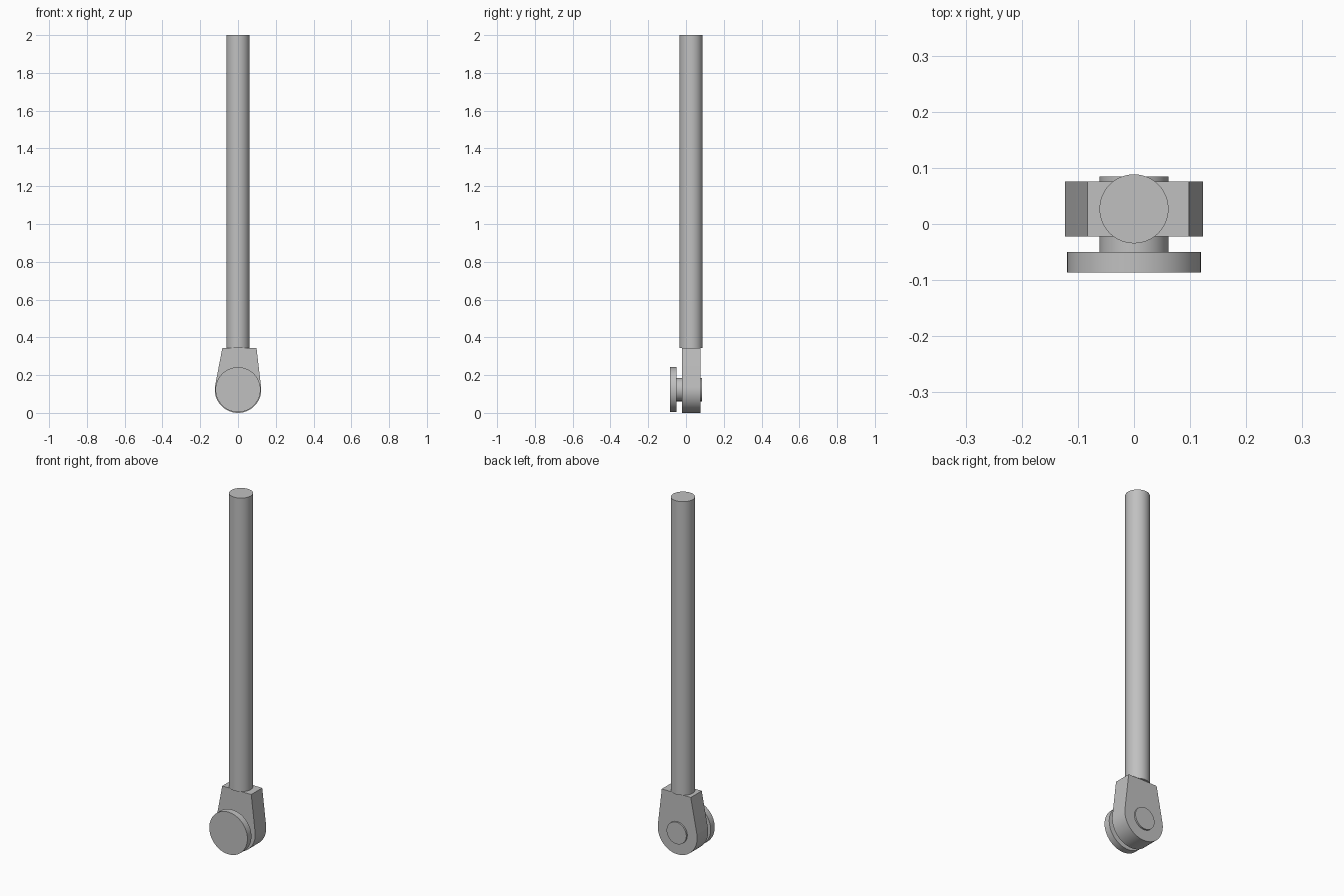
import bpy, bmesh, math
from mathutils import Vector

cube = bpy.data.objects.get("Cube")
if cube:
    bpy.data.objects.remove(cube, do_unlink=True)

# Single grey metal
grey = bpy.data.materials.new("grey_metal")
grey.use_nodes = True
COLOUR = (0.53, 0.53, 0.53, 1)
grey.diffuse_color = COLOUR
grey.node_tree.nodes["Principled BSDF"].inputs["Base Color"].default_value = COLOUR

PIVOT_Z = 0.123
LUG_RADIUS = 0.123
LUG_TOP = 0.343


def finish(obj, name):
    obj.name = name
    obj.data.materials.append(grey)
    bpy.ops.object.select_all(action='DESELECT')
    obj.select_set(True)
    bpy.context.view_layer.objects.active = obj
    bpy.ops.object.shade_smooth_by_angle(angle=math.radians(30))


def upright_cylinder(name, radius, y, bottom, top):
    bpy.ops.mesh.primitive_cylinder_add(vertices=64, radius=radius, depth=top - bottom,
                                        location=(0, y, (bottom + top) / 2))
    finish(bpy.context.object, name)


def cross_cylinder(name, radius, front, back):
    bpy.ops.mesh.primitive_cylinder_add(vertices=64, radius=radius, depth=back - front,
                                        location=(0, (front + back) / 2, PIVOT_Z),
                                        rotation=(math.pi / 2, 0, 0))
    finish(bpy.context.object, name)


def tangent_angle(x, side):
    # Angle on the round end where a straight flank from the top corner touches
    corner = Vector((x, LUG_TOP - PIVOT_Z))
    return math.atan2(corner.y, corner.x) - side * math.acos(LUG_RADIUS / corner.length)


def lug(name, left_x, right_x, front, back):
    # Tapered plate with a round lower end, slightly wider on one side at the top
    start = tangent_angle(left_x, -1)
    end = tangent_angle(right_x, 1) + 2 * math.pi
    steps = 48
    outline = [(right_x, LUG_TOP), (left_x, LUG_TOP)]
    for i in range(steps + 1):
        a = start + (end - start) * i / steps
        outline.append((LUG_RADIUS * math.cos(a), PIVOT_Z + LUG_RADIUS * math.sin(a)))
    bm = bmesh.new()
    face = bm.faces.new([bm.verts.new((x, front, z)) for x, z in outline])
    extruded = bmesh.ops.extrude_face_region(bm, geom=[face])
    verts = [g for g in extruded["geom"] if isinstance(g, bmesh.types.BMVert)]
    bmesh.ops.translate(bm, verts=verts, vec=(0, back - front, 0))
    bmesh.ops.recalc_face_normals(bm, faces=bm.faces)
    mesh = bpy.data.meshes.new(name)
    bm.to_mesh(mesh)
    bm.free()
    obj = bpy.data.objects.new(name, mesh)
    bpy.context.collection.objects.link(obj)
    finish(obj, name)


# Long rod, its end lug, and the headed pin through the lug
upright_cylinder("rod", 0.0615, 0.027, LUG_TOP, 2.0)
lug("end_lug", -0.083, 0.098, -0.022, 0.076)
cross_cylinder("pivot_pin", 0.0615, -0.055, 0.085)
cross_cylinder("pin_head", 0.119, -0.086, -0.05)
